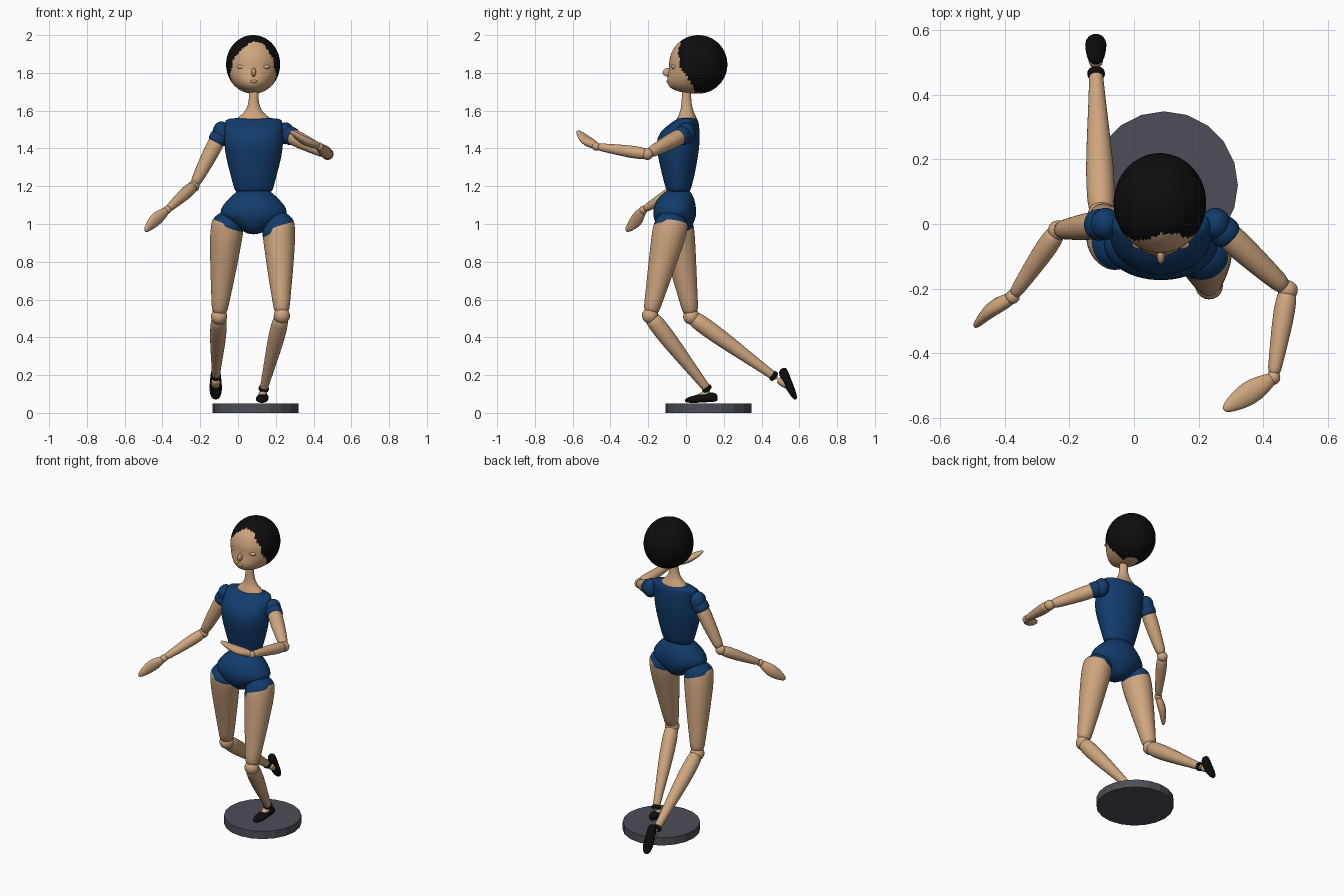
import bpy, bmesh, math
from mathutils import Vector

cube = bpy.data.objects.get("Cube")
if cube:
    bpy.data.objects.remove(cube)


def material(name, rgb):
    m = bpy.data.materials.new(name)
    m.use_nodes = True
    m.diffuse_color = (*rgb, 1)
    m.node_tree.nodes["Principled BSDF"].inputs["Base Color"].default_value = (*rgb, 1)
    return m


SKIN = material("warm skin", (0.62, 0.38, 0.21))
BLUE = material("navy cloth", (0.006, 0.045, 0.15))
BLACK = material("black", (0.004, 0.004, 0.004))
GREY = material("slate grey", (0.075, 0.075, 0.095))
X, Z = Vector((1, 0, 0)), Vector((0, 0, 1))
MID = 0.083  # body centre line


def finish(name, bm, mats, subdivide=0):
    bmesh.ops.recalc_face_normals(bm, faces=bm.faces)
    me = bpy.data.meshes.new(name)
    bm.to_mesh(me)
    bm.free()
    for m in mats:
        me.materials.append(m)
    for p in me.polygons:
        p.use_smooth = True
    ob = bpy.data.objects.new(name, me)
    bpy.context.collection.objects.link(ob)
    if subdivide:
        ob.modifiers.new("Smooth", "SUBSURF").levels = subdivide
        ob.modifiers["Smooth"].render_levels = subdivide
    return ob


def skin_rings(rings, sides=20):
    """Mesh through elliptical rings given as (centre, axis, axis)."""
    bm = bmesh.new()
    loops = []
    for c, u, v in rings:
        angles = [2 * math.pi * i / sides for i in range(sides)]
        loops.append([bm.verts.new(c + u * math.cos(a) + v * math.sin(a)) for a in angles])
    for lo, hi in zip(loops, loops[1:]):
        for i in range(sides):
            j = (i + 1) % sides
            bm.faces.new((lo[i], lo[j], hi[j], hi[i]))
    bm.faces.new(loops[0])
    bm.faces.new(loops[-1])
    return bm


def limb_mesh(a, b, profile, side=X):
    """Profile rows: position along a-b, half width, half depth, optional lift."""
    a, b = Vector(a), Vector(b)
    d = (b - a).normalized()
    u = (side - d * side.dot(d)).normalized()
    v = d.cross(u)
    rings = []
    for t, w, h, *lift in profile:
        rings.append((a.lerp(b, t) + v * sum(lift), u * w, v * h))
    return skin_rings(rings)


def limb(name, a, b, profile, mat, side=X):
    return finish(name, limb_mesh(a, b, profile, side), [mat], 1)


def column(name, rows, mat):
    """Upright body section; rows: height, centre y, half width, half depth."""
    rings = [(Vector((MID, y, z)), X * w, Vector((0, d, 0))) for z, y, w, d in rows]
    return finish(name, skin_rings(rings, 28), [mat], 1)


def ball(name, centre, radii, mat):
    bm = bmesh.new()
    bmesh.ops.create_uvsphere(bm, u_segments=20, v_segments=14, radius=1)
    for v in bm.verts:
        v.co = Vector([c + r * k for c, r, k in zip(centre, radii, v.co)])
    return finish(name, bm, [mat])


# Round base
bm = bmesh.new()
bmesh.ops.create_cone(bm, cap_ends=True, segments=20, radius1=0.228, radius2=0.228, depth=0.05)
bmesh.ops.translate(bm, verts=bm.verts, vec=(0.093, 0.12, 0.025))
base = finish("base", bm, [GREY])
for p in base.data.polygons:
    p.use_smooth = False

# Body
column("chest", [(1.165, -0.04, 0.09, 0.055), (1.175, -0.04, 0.102, 0.064),
                 (1.25, -0.04, 0.12, 0.085), (1.35, -0.042, 0.148, 0.105),
                 (1.42, -0.045, 0.157, 0.118), (1.49, -0.035, 0.157, 0.108),
                 (1.54, -0.002, 0.154, 0.07), (1.555, 0.005, 0.148, 0.056),
                 (1.562, 0.005, 0.1, 0.04)], BLUE)
column("pelvis", [(1.185, -0.04, 0.075, 0.05), (1.165, -0.045, 0.098, 0.074),
                  (1.13, -0.055, 0.138, 0.102), (1.08, -0.06, 0.18, 0.115),
                  (1.04, -0.06, 0.178, 0.115), (1.0, -0.06, 0.115, 0.1),
                  (0.965, -0.06, 0.06, 0.075), (0.945, -0.06, 0.03, 0.04)], BLUE)
column("neck", [(1.54, 0.005, 0.1, 0.062), (1.565, 0.005, 0.085, 0.05),
                (1.585, 0.005, 0.055, 0.04), (1.615, 0.004, 0.034, 0.03),
                (1.66, 0.002, 0.024, 0.024), (1.73, 0.004, 0.026, 0.026)], SKIN)

# Head: fuller jaw, with hair assigned by the parting and side hairline
bm = bmesh.new()
bmesh.ops.create_uvsphere(bm, u_segments=72, v_segments=54, radius=1)
for v in bm.verts:
    x, y, z = v.co
    jaw = 1 + 0.9 * min(z, 0) ** 2 if y < 0 else 1
    v.co = (MID - 0.003 + 0.143 * x, 0.065 + 0.154 * y * jaw, 1.845 + 0.155 * z)
for f in bm.faces:
    x, y, z = f.calc_center_median()
    side_line = max(0.045 - 0.7 * max(0, z - 1.72), -0.03)
    if x < 0.135:
        fringe = 1.98 - 4.3 * (0.135 - x) ** 2
    else:
        fringe = 1.945 - 1.55 * (x - 0.14)
    f.material_index = int((y > side_line and z > 1.696) or z > fringe)
finish("head", bm, [SKIN, BLACK])
ball("nose", (MID, -0.09, 1.803), (0.013, 0.034, 0.024), SKIN)
ball("lips", (MID, -0.093, 1.755), (0.022, 0.011, 0.008), SKIN)
for s, side in ((1, "left"), (-1, "right")):
    ball(side + "_eyelid", (MID + s * 0.062, -0.064, 1.832), (0.026, 0.014, 0.012), SKIN)
    limb(side + "_lash", (MID + s * 0.038, -0.079, 1.829), (MID + s * 0.09, -0.062, 1.833),
         [(0, 0.001, 0.001), (0.5, 0.003, 0.0015, 0), (1, 0.001, 0.001)], SKIN, Z)

# Shared profiles
THIGH = [(-0.1, 0.03, 0.03), (-0.07, 0.06, 0.065), (0, 0.084, 0.09), (0.12, 0.089, 0.093),
         (0.35, 0.078, 0.08), (0.6, 0.064, 0.064), (0.85, 0.047, 0.048), (1, 0.04, 0.04)]
SHIN = [(0, 0.036, 0.038), (0.08, 0.044, 0.046), (0.3, 0.045, 0.046), (0.6, 0.034, 0.035),
        (0.88, 0.023, 0.024), (1, 0.022, 0.023)]
SHOE = [(0, 0.012, 0.014), (0.07, 0.026, 0.026, 0.004), (0.35, 0.03, 0.026, 0.004),
        (0.7, 0.036, 0.021, -0.004), (0.93, 0.025, 0.014, -0.008), (1, 0.01, 0.006, -0.01)]
UPPER_ARM = [(0, 0.036, 0.036), (0.15, 0.044, 0.044), (0.4, 0.043, 0.043),
             (0.75, 0.034, 0.034), (1, 0.028, 0.028)]
FOREARM = [(0, 0.026, 0.026), (0.1, 0.033, 0.033), (0.35, 0.034, 0.034),
           (0.8, 0.023, 0.023), (1, 0.02, 0.02)]
HAND = [(-0.05, 0.014, 0.014), (0.1, 0.024, 0.021), (0.35, 0.038, 0.025, 0.008),
        (0.6, 0.036, 0.021, 0.01), (0.85, 0.024, 0.015, 0.004), (1.03, 0.01, 0.008)]
BAND = [(0, 0.022, 0.022), (0.2, 0.028, 0.028), (0.8, 0.028, 0.028), (1, 0.022, 0.022)]

# Legs: hip, knee, ankle, heel, toe
LEGS = {
    "left": ((0.215, -0.075, 1.01), (0.232, -0.19, 0.515), (0.132, 0.125, 0.11),
             (0.137, 0.168, 0.08), (0.122, -0.006, 0.075)),
    "right": ((-0.056, -0.055, 1.01), (-0.1, 0.028, 0.51), (-0.118, 0.485, 0.18),
              (-0.118, 0.512, 0.237), (-0.118, 0.572, 0.068)),
}
for side, (hip, knee, ankle, heel, toe) in LEGS.items():
    s = 1 if side == "left" else -1
    # The trouser hem is a slanted cut across the thigh
    bm = limb_mesh(hip, knee, THIGH)
    hem, slope = Vector((MID + s * 0.045, 0, 0.945)), Vector((-s * 0.45, 0, 1))
    bmesh.ops.bisect_plane(bm, geom=bm.verts[:] + bm.edges[:] + bm.faces[:],
                           plane_co=hem, plane_no=slope.normalized())
    for f in bm.faces:
        f.material_index = int((f.calc_center_median() - hem).dot(slope) > 0)
    finish(side + "_thigh", bm, [SKIN, BLUE], 1)
    ball(side + "_knee", knee, (0.043, 0.043, 0.043), SKIN)
    limb(side + "_shin", knee, ankle, SHIN, SKIN)
    limb(side + "_shoe", heel, toe, SHOE, BLACK)
    a, k, h, t = (Vector(p) for p in (ankle, knee, heel, toe))
    limb(side + "_ankle_strap", a.lerp(k, 0.02), a.lerp(k, 0.07), BAND, BLACK)
    limb(side + "_instep", a, h.lerp(t, 0.6),
         [(0, 0.022, 0.022), (0.5, 0.024, 0.022), (1, 0.02, 0.018)], SKIN)

# Arms: shoulder, elbow, wrist, fingertip, and the broad direction of the hand
ARMS = {
    "left": ((0.252, 0.0, 1.48), (0.475, -0.205, 1.37), (0.43, -0.475, 1.41),
             (0.28, -0.572, 1.49), Vector((-0.5, 1, 0))),
    "right": ((-0.088, 0.0, 1.485), (-0.235, -0.02, 1.2), (-0.375, -0.225, 1.075),
              (-0.49, -0.315, 0.965), Vector((-0.3, -0.4, 1))),
}
for side, (shoulder, elbow, wrist, tip, broad) in ARMS.items():
    sh, el = Vector(shoulder), Vector(elbow)
    ball(side + "_shoulder", sh, (0.046, 0.05, 0.058), BLUE)
    limb(side + "_sleeve", sh, sh.lerp(el, 0.2),
         [(0, 0.042, 0.042), (0.3, 0.05, 0.05), (0.9, 0.05, 0.05), (1, 0.042, 0.042)], BLUE)
    limb(side + "_upper_arm", sh, el, UPPER_ARM, SKIN)
    ball(side + "_elbow", el, (0.031, 0.031, 0.031), SKIN)
    limb(side + "_forearm", elbow, wrist, FOREARM, SKIN)
    ball(side + "_wrist", wrist, (0.022, 0.022, 0.022), SKIN)
    limb(side + "_hand", wrist, tip, HAND, SKIN, broad)
